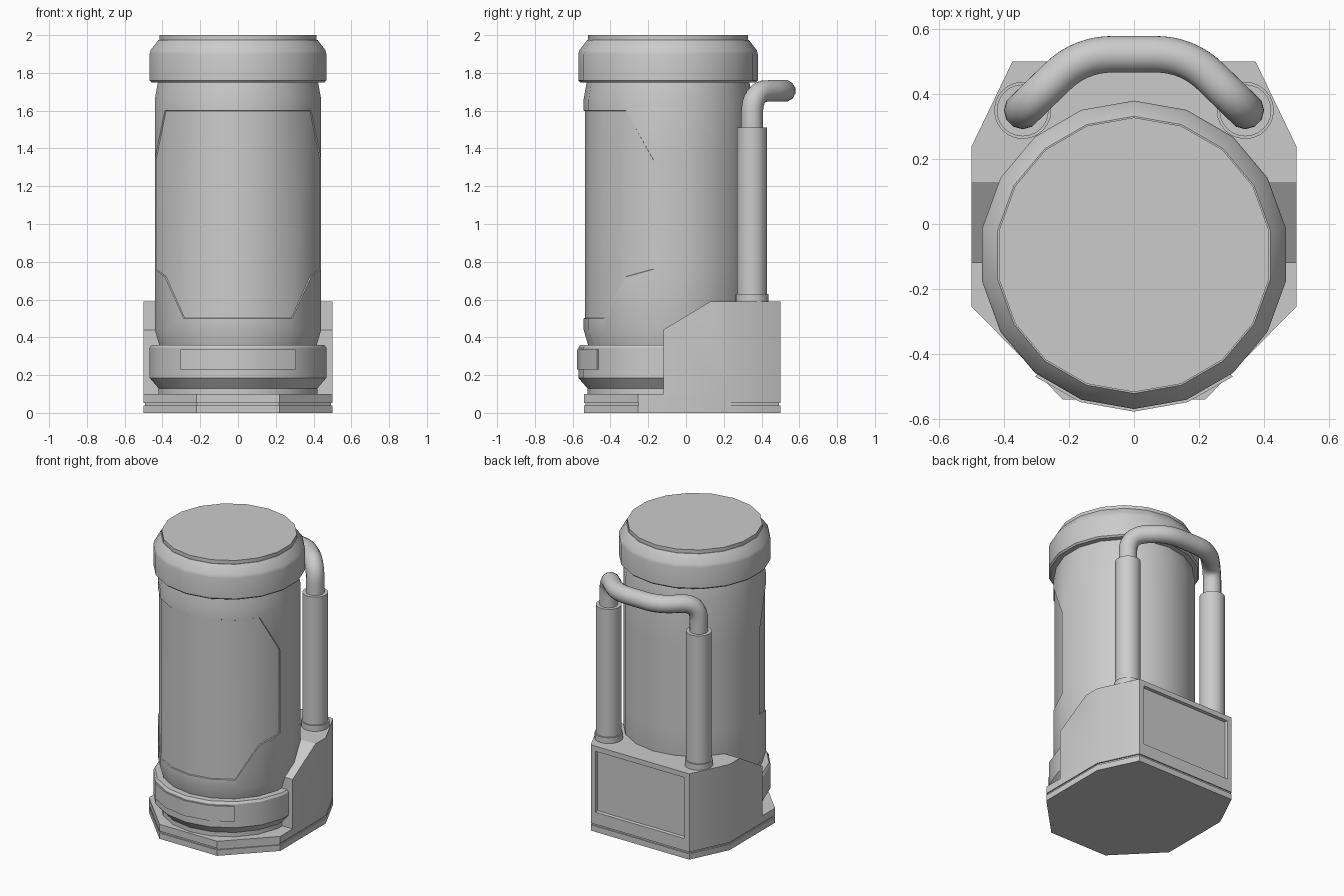
import bpy, bmesh
from math import sin, cos, radians, pi
from mathutils import Vector

cube = bpy.data.objects.get("Cube")
if cube:
    bpy.data.objects.remove(cube)

grey = bpy.data.materials.new("light_grey")
grey.use_nodes = True
grey.diffuse_color = (0.6, 0.6, 0.6, 1)
grey.node_tree.nodes["Principled BSDF"].inputs["Base Color"].default_value = (0.6, 0.6, 0.6, 1)

SIDES = 18
CENTRE_Y = -0.095


def finish(ob, angle=30):
    bpy.ops.object.select_all(action="DESELECT")
    bpy.context.view_layer.objects.active = ob
    ob.select_set(True)
    bpy.ops.object.shade_smooth_by_angle(angle=radians(angle))
    return ob


def make(name, bm):
    bmesh.ops.recalc_face_normals(bm, faces=bm.faces[:])
    mesh = bpy.data.meshes.new(name)
    bm.to_mesh(mesh)
    bm.free()
    mesh.materials.append(grey)
    ob = bpy.data.objects.new(name, mesh)
    bpy.context.collection.objects.link(ob)
    return finish(ob)


def lathe(name, profile, centre=(0, CENTRE_Y), sides=SIDES, panel_row=None):
    """Spin (radius, z or z(angle)) rows; the front part of panel_row is sunk."""
    bm = bmesh.new()
    angles = [360 * i / sides - 180 for i in range(sides)]
    rings = []
    for r, z in profile:
        rings.append([bm.verts.new((centre[0] + r * sin(radians(a)),
                                    centre[1] - r * cos(radians(a)),
                                    z(abs(a)) if callable(z) else z)) for a in angles])
    panel = []
    for k in range(len(rings) - 1):
        for i in range(sides):
            j = (i + 1) % sides
            f = bm.faces.new((rings[k][i], rings[k][j], rings[k + 1][j], rings[k + 1][i]))
            if k == panel_row and abs(angles[i] + 180 / sides) < 80:
                panel.append(f)
    bm.faces.new(rings[0][::-1])
    bm.faces.new(rings[-1])
    if panel:
        bm.normal_update()
        bmesh.ops.inset_region(bm, faces=panel, thickness=0.003, depth=-0.006)
    return make(name, bm)


def prism(bm, outline, z0, z1):
    low = [bm.verts.new((x, y, z0)) for x, y in outline]
    high = [bm.verts.new((x, y, z1)) for x, y in outline]
    n = len(outline)
    for i in range(n):
        j = (i + 1) % n
        bm.faces.new((low[i], low[j], high[j], high[i]))
    bm.faces.new(low[::-1])
    bm.faces.new(high)


def mirrored(half):
    return half + [(-x, y) for x, y in reversed(half)]


# Base: two octagonal slabs with a groove between them
half = [(0.22, -0.54), (0.5, -0.255), (0.5, 0.24), (0.375, 0.5)]
outline = mirrored(half)
for name, z0, z1, s in (("base_lower_slab", 0, 0.04, 1),
                        ("base_groove", 0.04, 0.052, 0.985),
                        ("base_upper_slab", 0.052, 0.1, 1)):
    bm = bmesh.new()
    prism(bm, [(x * s, y * s) for x, y in outline], z0, z1)
    make(name, bm)

# Rear housing: sloped front top edge and a sunk back panel
bm = bmesh.new()
prism(bm, mirrored([(0.5, -0.12), half[2], half[3]]), 0.1, 0.59)
slope = Vector((0, -0.15, 0.25)).normalized()
cut = bmesh.ops.bisect_plane(bm, geom=bm.verts[:] + bm.edges[:] + bm.faces[:],
                             plane_co=(0, 0.13, 0.59), plane_no=slope, clear_outer=True)
rim = [e for e in cut["geom_cut"] if isinstance(e, bmesh.types.BMEdge)]
bmesh.ops.holes_fill(bm, edges=rim)
bmesh.ops.recalc_face_normals(bm, faces=bm.faces[:])
back = [f for f in bm.faces if f.normal.y > 0.99]
bmesh.ops.inset_region(bm, faces=back, thickness=0.05, depth=0)
bmesh.ops.inset_region(bm, faces=back, thickness=0.005, depth=-0.02)
make("rear_housing", bm)

# Lower ring with its foot
lathe("lower_ring", [(0.427, 0.1), (0.427, 0.13), (0.475, 0.185), (0.475, 0.345),
                     (0.465, 0.36), (0.42, 0.36)])


# Barrel with a shallow front panel whose corners are clipped
def panel_low(a):
    return 0.5 if a < 41 else 0.72 if a < 61 else 0.76


def panel_high(a):
    return 1.6 if a < 61 else 1.34


lathe("barrel", [(0.422, 0.355), (0.447, 0.44), (0.447, panel_low), (0.447, panel_high),
                 (0.447, 1.66), (0.43, 1.755)], panel_row=2)

# Upper ring and lid
lathe("upper_ring", [(0.42, 1.75), (0.465, 1.75), (0.475, 1.76), (0.475, 1.9),
                     (0.47, 1.92), (0.427, 1.975)])
lathe("lid", [(0.423, 1.97), (0.423, 2.0)])

# Curved name plate on the front of the lower ring
bm = bmesh.new()
rows = []
for a in (-39, -20, 0, 20, 39):
    s, c = sin(radians(a)), cos(radians(a))
    rows.append([bm.verts.new((r * s, CENTRE_Y - r * c, z))
                 for r, z in ((0.46, 0.23), (0.483, 0.23), (0.483, 0.335), (0.46, 0.335))])
for p, q in zip(rows, rows[1:]):
    for i in range(4):
        j = (i + 1) % 4
        bm.faces.new((p[i], q[i], q[j], p[j]))
bm.faces.new(rows[0])
bm.faces.new(rows[-1])
make("front_plate", bm)

# Pipe sleeves with collars
PX, PY = 0.343, 0.35
for side, x in (("left", PX), ("right", -PX)):
    lathe(side + "_collar", [(0.088, 0.58), (0.088, 0.63)], (x, PY), 24)
    lathe(side + "_sleeve", [(0.08, 0.58), (0.08, 1.51)], (x, PY), 24)

# Bent pipe joining the sleeves
TOP = 1.705
corners = [Vector(p) for p in ((PX, PY, 1.48), (PX, PY, TOP), (0.165, 0.523, TOP),
                               (-0.165, 0.523, TOP), (-PX, PY, TOP), (-PX, PY, 1.48))]
path = [corners[0]]
for prev, c, nxt, d in zip(corners, corners[1:], corners[2:], (0.12, 0.1, 0.1, 0.12)):
    a = c + (prev - c).normalized() * d
    b = c + (nxt - c).normalized() * d
    for i in range(9):
        t = i / 8
        path.append(a * (1 - t) ** 2 + c * 2 * t * (1 - t) + b * t * t)
path.append(corners[-1])
curve = bpy.data.curves.new("top_pipe", "CURVE")
curve.dimensions = "3D"
curve.bevel_depth = 0.058
curve.bevel_resolution = 4
spline = curve.splines.new("POLY")
spline.points.add(len(path) - 1)
for point, co in zip(spline.points, path):
    point.co = (*co, 1)
curve.materials.append(grey)
pipe = bpy.data.objects.new("top_pipe", curve)
bpy.context.collection.objects.link(pipe)
bpy.ops.object.select_all(action="DESELECT")
bpy.context.view_layer.objects.active = pipe
pipe.select_set(True)
bpy.ops.object.convert(target="MESH")
finish(bpy.context.view_layer.objects.active, 40)
